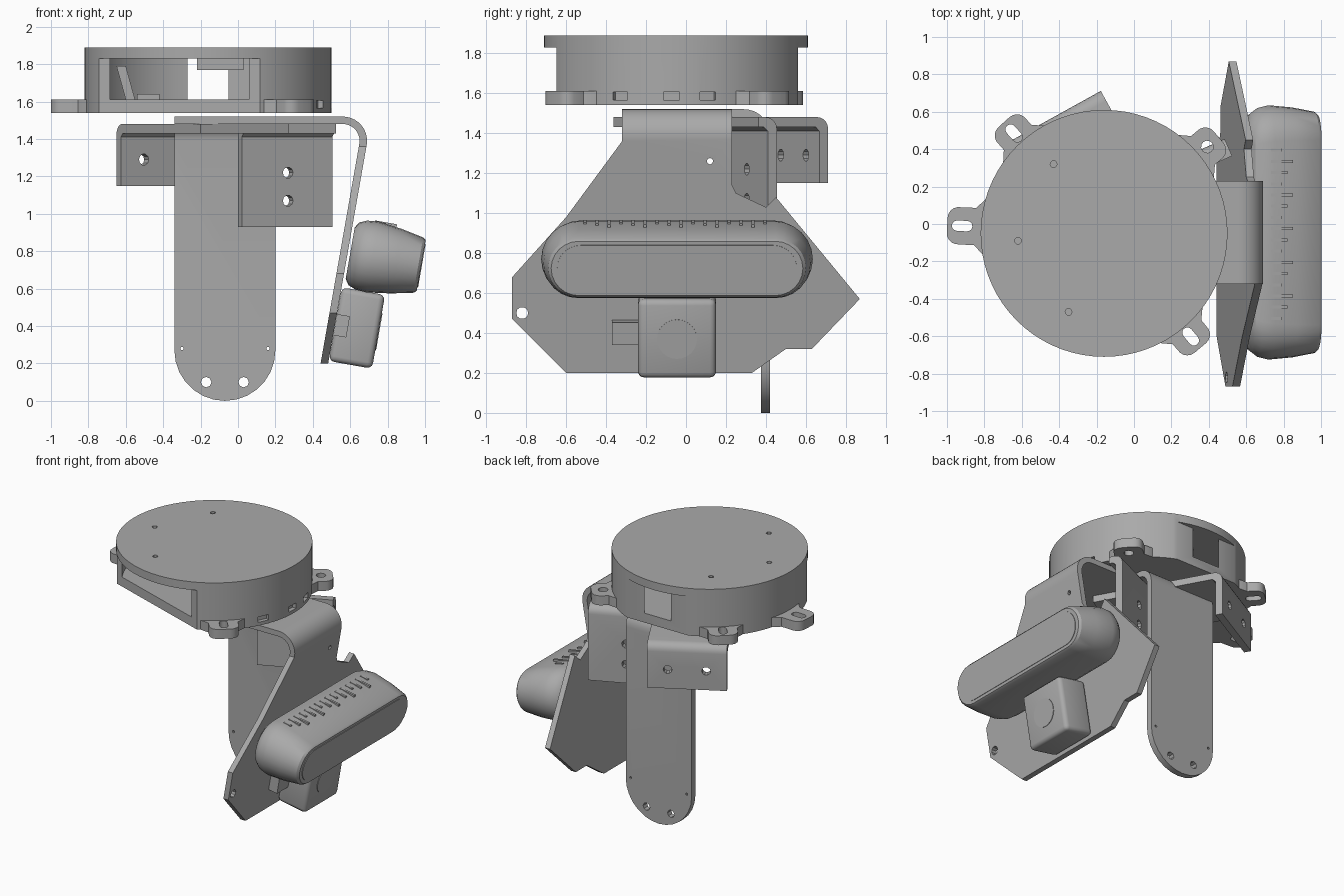
import bpy, bmesh
from math import sin, cos, pi, radians
from mathutils import Matrix, Vector

old = bpy.data.objects.get("Cube")
if old:
    bpy.data.objects.remove(old)

grey = bpy.data.materials.new("plain grey")
grey.use_nodes = True
grey.diffuse_color = (0.4, 0.4, 0.4, 1)
grey.node_tree.nodes["Principled BSDF"].inputs["Base Color"].default_value = (0.4, 0.4, 0.4, 1)

X, Y, Z = Vector((1, 0, 0)), Vector((0, 1, 0)), Vector((0, 0, 1))


def frame(origin, u=X, v=Y):
    """Matrix with local x = u, local y = v and local z = u cross v."""
    u, v = Vector(u).normalized(), Vector(v).normalized()
    m = Matrix((u, v, u.cross(v))).transposed().to_4x4()
    m.translation = Vector(origin)
    return m


def finish(ob):
    for p in ob.data.polygons:
        p.use_smooth = True
    ob.data.set_sharp_from_angle(angle=radians(30))
    return ob


def loft(name, rings, m):
    """Closed solid through rings of local points."""
    bm = bmesh.new()
    loops = [[bm.verts.new(m @ Vector(p)) for p in ring] for ring in rings]
    n = len(loops[0])
    bm.faces.new(loops[0])
    bm.faces.new(loops[-1])
    for a, b in zip(loops, loops[1:]):
        for i in range(n):
            j = (i + 1) % n
            bm.faces.new((a[i], a[j], b[j], b[i]))
    bmesh.ops.recalc_face_normals(bm, faces=bm.faces)
    me = bpy.data.meshes.new(name)
    bm.to_mesh(me)
    bm.free()
    me.materials.append(grey)
    ob = bpy.data.objects.new(name, me)
    bpy.context.collection.objects.link(ob)
    return finish(ob)


def prism(name, pts, m, depth):
    return loft(name, [[(x, y, z) for x, y in pts] for z in (0, depth)], m)


def bake(ob):
    dg = bpy.context.evaluated_depsgraph_get()
    me = bpy.data.meshes.new_from_object(ob.evaluated_get(dg))
    ob.modifiers.clear()
    ob.data = me
    return finish(ob)


def boolean(ob, *tools, op="DIFFERENCE"):
    for tool in tools:
        mod = ob.modifiers.new("cut", "BOOLEAN")
        mod.operation, mod.object, mod.solver = op, tool, "EXACT"
    bake(ob)
    for tool in tools:
        bpy.data.objects.remove(tool)
    return ob


def bevel(ob, width, segments=3):
    mod = ob.modifiers.new("round", "BEVEL")
    mod.width, mod.segments = width, segments
    return bake(ob)


def arc(cx, cy, r, a, b, n):
    return [(cx + r * cos(radians(a + (b - a) * i / n)), cy + r * sin(radians(a + (b - a) * i / n)))
            for i in range(n + 1)]


def circle(r, n=64):
    return arc(0, 0, r, 0, 360 * (n - 1) / n, n - 1)


def rect(x0, x1, y0, y1):
    return [(x0, y0), (x1, y0), (x1, y1), (x0, y1)]


def stadium(w, h, n=12):
    return arc(w - h, 0, h, -90, 90, n) + arc(h - w, 0, h, 90, 270, n)


def hole(origin, u, v, pts, depth=0.3):
    return prism("cutter", pts, frame(Vector(origin) - frame((0, 0, 0), u, v).col[2].xyz * depth / 2, u, v), depth)


# Round housing: hollow drum, both sides sliced off below the lid
CX, CY, R = -0.16, -0.05, 0.66
hub = (CX, CY, 1.54)
housing = prism("round_housing", circle(R, 72), frame(hub), 0.35)
front_a, front_b = Vector((0.12, -0.65, 1.4)), Vector((-0.74, -0.36, 1.4))
cutters = [
    prism("cutter", circle(R - 0.04, 72), frame((CX, CY, 1.61)), 0.22),
    prism("cutter", rect(-0.3, 1.2, 0, 0.8), frame(front_a, front_b - front_a, Z.cross(front_b - front_a)), 0.43),
    prism("cutter", rect(-0.8, 0.5, 0.56, 0.9), frame((0, 0, 1.4)), 0.43),
]
for x, y in ((-0.43, 0.32), (-0.62, -0.09), (-0.35, -0.47)):
    cutters.append(hole((x, y, 1.9), X, Y, circle(0.018, 12), 0.1))
for angle in (-25, -2, 14):
    d = Vector((cos(radians(angle)), sin(radians(angle)), 0))
    cutters.append(hole(Vector((CX, CY, 1.585)) + d * R, Z.cross(d), Z, rect(-0.04, 0.04, -0.02, 0.02), 0.06))
# The slicing wedge must lie outside the chord
side = (Vector((CX, CY, 1.4)) - front_a).dot(Z.cross(front_b - front_a))
if side > 0:
    cutters[1].data.transform(Matrix.Translation(-Z.cross(front_b - front_a).normalized() * 0.8))
boolean(housing, *cutters)

# Mounting ears with slots
for i, (angle, reach) in enumerate(((177, 0.84), (132, 0.80), (40, 0.80), (-50, 0.80))):
    d = Vector((cos(radians(angle)), sin(radians(angle)), 0))
    outline = [(0.52, -0.2), (0.64, -0.15), (0.69, -0.1)] + arc(reach - 0.06, -0.04, 0.06, -80, 0, 4)
    outline += [(x, -y) for x, y in reversed(outline)]
    ear = prism("mounting_ear_%d" % (i + 1), outline, frame(hub, d, Z.cross(d)), 0.07)
    boolean(ear, hole(Vector((CX, CY, 1.57)) + d * (reach - 0.08), d, Z.cross(d),
                      circle(0.033, 12) if i == 2 else stadium(0.055, 0.028, 6)))

# Electronics inside the housing
prism("inner_board", rect(-0.22, 0.03, -0.06, 0.06), frame((0, 0.3, 1.77)), 0.07)
prism("inner_post", [(-0.65, 1.79), (-0.6, 1.79), (-0.55, 1.61), (-0.6, 1.61)], frame((0, 0, 0), X, Z), 0.04)
prism("inner_block", rect(-0.54, -0.42, -0.1, 0.1), frame((0, 0, 1.6)), 0.04)

# Bent sheet: swept profile trimmed by its flat outline
TILT = 10
nrm = Vector((cos(radians(TILT)), 0, -sin(radians(TILT))))
up = Vector((sin(radians(TILT)), 0, cos(radians(TILT))))


def bent(r):
    pts = [(-0.34, 1.39 + r)] + arc(0.56, 1.39, r, 90, -TILT, 10)
    x, z = pts[-1]
    return pts + [(x - 1.25 * up.x, z - 1.25 * up.z)]


sheet = prism("bent_mounting_sheet", bent(0.13) + bent(0.09)[::-1], frame((0, 1, 0), X, Z), 2)
outline = [(-0.32, 1.6), (-0.32, 1.36), (-0.6, 0.98), (-0.87, 0.68), (-0.87, 0.47), (-0.6, 0.2),
           (0.33, 0.2), (0.5, 0.32), (0.63, 0.32), (0.87, 0.57), (0.45, 1.08), (0.4, 1.03),
           (0.25, 1.1), (0.23, 1.14), (0.23, 1.6)]
boolean(sheet, prism("cutter", outline, frame((-1, 0, 0), Y, Z), 3), op="INTERSECT")
boolean(sheet, hole((0.5, -0.82, 0.5), Y, Z, circle(0.03, 10)), hole((0.65, 0.12, 1.26), Y, Z, circle(0.016, 8)))

# Hanging tongue with rounded end and bent top
section = [(0.42, 0)] + arc(0.29, 1.39, 0.13, 0, 90, 8) + [(0.2, 1.52), (0.2, 1.475)]
section += arc(0.29, 1.39, 0.085, 90, 0, 8) + [(0.375, 0)]
tongue = prism("hanging_tongue", section, frame((-0.34, 0, 0), Y, Z), 0.54)
outline = arc(-0.07, 0.27, 0.27, 180, 360, 14) + [(0.2, 1.6), (-0.34, 1.6)]
boolean(tongue, prism("cutter", outline, frame((0, 1, 0), X, Z), 2), op="INTERSECT")
boolean(tongue, *[hole((x, 0.4, z), X, Z, circle(r, 8))
                  for x, z, r in ((-0.17, 0.1, 0.028), (0.03, 0.1, 0.028), (-0.3, 0.28, 0.009), (0.16, 0.28, 0.009))])


# Angle brackets: one leg and one flange each, swept along their width
def angle_bracket(name, corner, along, inward, width, height, length, holes):
    t, top, r = 0.05, 1.48, 0.06
    pts = [(0, top - height)] + arc(r, top - r, r, 180, 90, 5)
    pts += [(length, top), (length, top - t), (t + 0.02, top - t), (t, top - t - 0.02), (t, top - height)]
    ob = prism(name, pts, frame(corner, inward, Z), width)
    if Vector(inward).cross(Z).dot(Vector(along)) < 0:
        ob.data.transform(Matrix.Translation(Vector(along).normalized() * width))
    boolean(ob, *[hole(Vector(corner) + Vector(along).normalized() * s + Z * z, along, Z, circle(0.03, 10))
                  for s, z in holes])


angle_bracket("rear_bracket", (-0.65, 0.45, 0), (0.47, 0.26, 0), (0.26, -0.47, 0),
              0.54, 0.33, 0.93, ((0.14, 1.29), (0.4, 1.29)))
angle_bracket("side_bracket", (0.0, 0.24, 0), (0.9, 0.4, 0), (0.4, -0.9, 0),
              0.53, 0.55, 0.1, ((0.27, 1.22), (0.27, 1.07)))

# Long sensor pod, tapering to its face
pod = frame((0.60, -0.045, 0.79), Y, up)
levels = ((0, 0.6, 0.14), (0.02, 0.635, 0.17), (0.06, 0.665, 0.187), (0.12, 0.68, 0.192),
          (0.25, 0.668, 0.175), (0.37, 0.645, 0.15), (0.385, 0.63, 0.138))
loft("sensor_pod", [[(x, y, d) for x, y in stadium(w, h)] for d, w, h in levels], pod)
prism("pod_face", stadium(0.6, 0.118), pod @ Matrix.Translation((0, 0, 0.38)), 0.009)
for i in range(16):
    prism("pod_vent_%d" % (i + 1), rect(-0.008, 0.008, 0.15, 0.195),
          pod @ Matrix.Translation((-0.46 + i * 0.06, 0, 0.1)), 0.06 + 0.03 * (i % 3))

# Small square camera below the pod
box = frame((0.52, -0.045, 0.41), Y, up)
bevel(prism("camera_box", rect(-0.195, 0.195, -0.2, 0.2), box, 0.235), 0.03)
prism("camera_lens", circle(0.1, 24), box @ Matrix.Translation((0, 0, 0.233)), 0.006)
prism("camera_plug", rect(-0.325, -0.19, -0.06, 0.055), box, 0.07)
